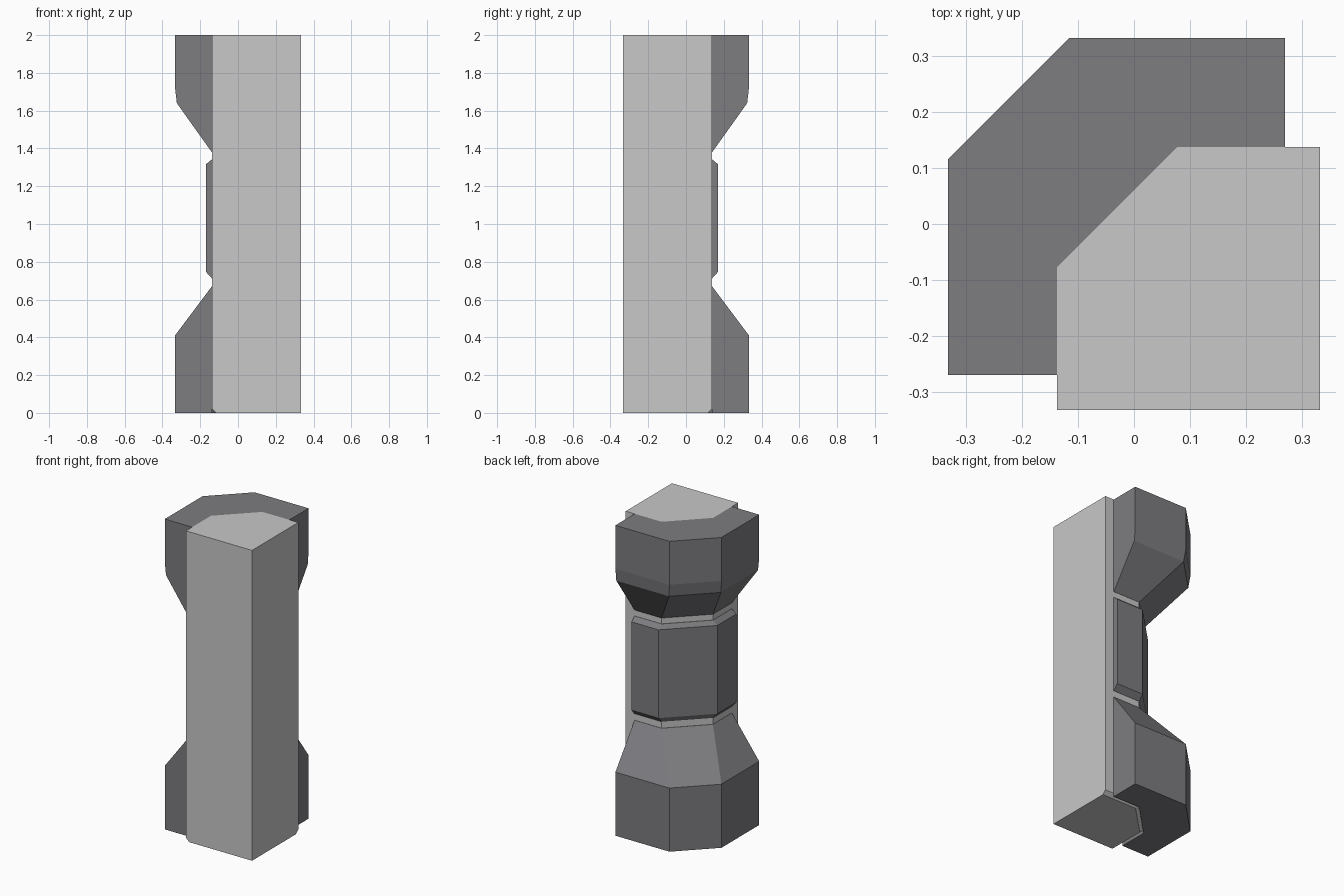
import bpy, bmesh

if "Cube" in bpy.data.objects:
    bpy.data.objects.remove(bpy.data.objects["Cube"])

FRONT = 0.333        # outer front/right limit of the post
IN_D, IN_C = 0.138, 0.078   # post back faces and start of its chamfer
END = 0.27           # where the trim stops on each side


def material(name, rgb):
    m = bpy.data.materials.new(name)
    m.diffuse_color = (*rgb, 1)
    m.use_nodes = True
    m.node_tree.nodes["Principled BSDF"].inputs["Base Color"].default_value = m.diffuse_color
    return m


light = material("light stone", (0.58, 0.58, 0.58))
dark = material("dark stone", (0.205, 0.202, 0.216))


def loft(name, rings, mat):
    """Join equal-length closed rings with quads and cap both ends."""
    bm = bmesh.new()
    loops = [[bm.verts.new(p) for p in ring] for ring in rings]
    n = len(loops[0])
    for a, b in zip(loops, loops[1:]):
        for i in range(n):
            j = (i + 1) % n
            bm.faces.new((a[i], a[j], b[j], b[i]))
    bm.faces.new(loops[0][::-1])
    bm.faces.new(loops[-1])
    bmesh.ops.recalc_face_normals(bm, faces=bm.faces)
    me = bpy.data.meshes.new(name)
    bm.to_mesh(me)
    bm.free()
    me.materials.append(mat)
    ob = bpy.data.objects.new(name, me)
    bpy.context.collection.objects.link(ob)
    return ob


def corner(d, c, end):
    """Chamfered back-left corner, symmetric about the diagonal."""
    return [(-d, -end), (-d, -c), (c, d), (end, d)]


def post_ring(d, c, z):
    return [(x, y, z) for x, y in corner(d, c, FRONT) + [(FRONT, -FRONT)]]


def trim_ring(d, c, z):
    pts = corner(d, c, END) + corner(IN_D, IN_C, END)[::-1]
    return [(x, y, z) for x, y in pts]


# Post with a small bevel at the foot of its back faces
loft("post", [post_ring(0.115, 0.085, 0), post_ring(IN_D, IN_C, 0.022),
              post_ring(IN_D, IN_C, 2)], light)

# Trim wrapped round the back corner: (offset, chamfer start, height)
trims = {
    "lower_trim": [(0.333, -0.115, 0), (0.333, -0.115, 0.41), (0.1385, 0.077, 0.67)],
    "middle_band": [(0.1385, 0.077, 0.712), (0.17, 0.077, 0.747),
                    (0.17, 0.077, 1.316), (0.1385, 0.077, 1.342)],
    "upper_trim": [(0.1385, 0.077, 1.38), (0.324, -0.106, 1.64),
                   (0.333, -0.115, 1.72), (0.333, -0.115, 2)],
}
for name, profile in trims.items():
    loft(name, [trim_ring(*p) for p in profile], dark)
